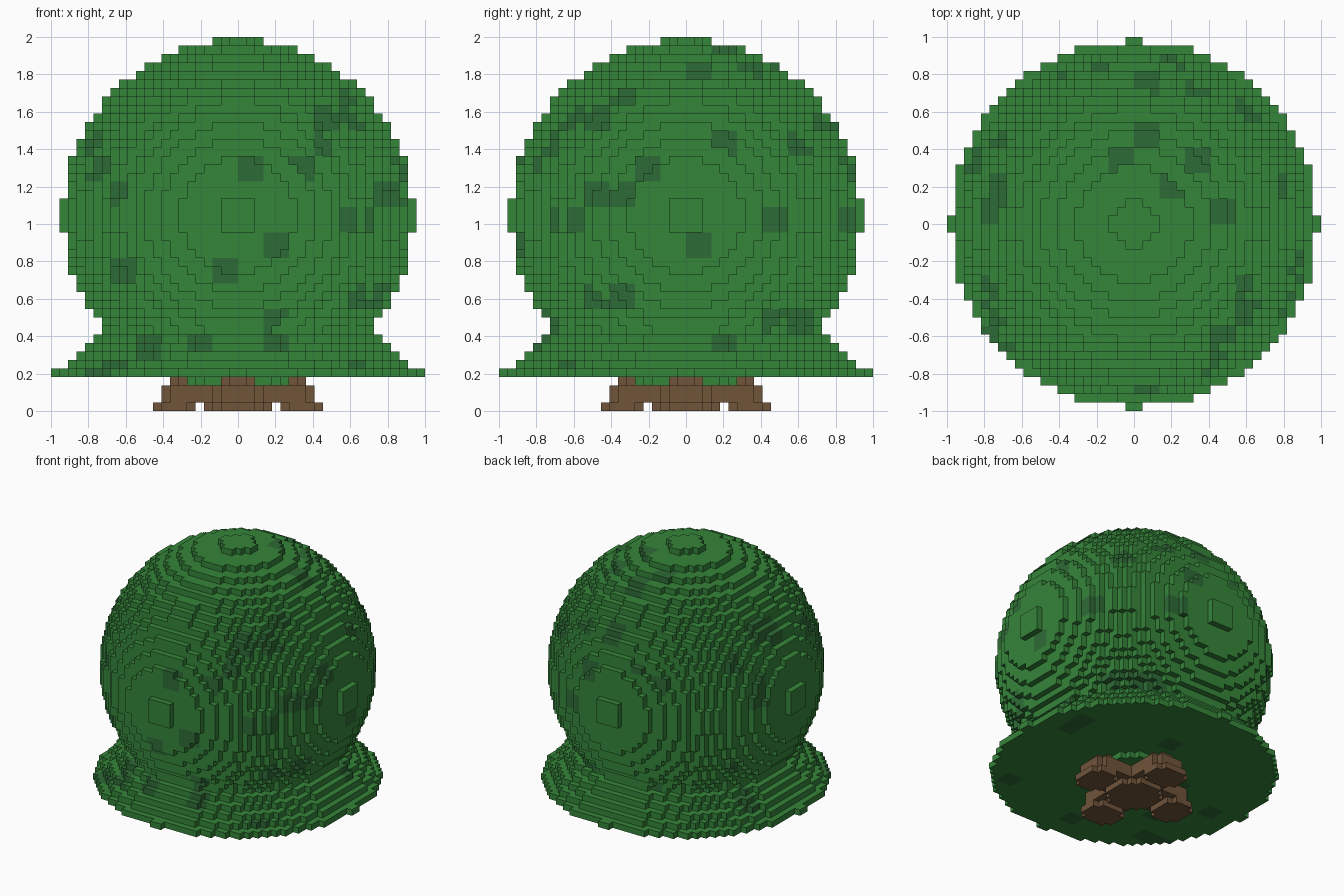
import bpy, bmesh, math, random

if "Cube" in bpy.data.objects:
    bpy.data.objects.remove(bpy.data.objects["Cube"], do_unlink=True)

V = 2 / 44          # block size
N = 22              # half the model width in blocks
ZC = 23             # height of the crown centre in blocks
random.seed(4)


def material(name, rgb):
    m = bpy.data.materials.new(name)
    m.use_nodes = True
    m.diffuse_color = (*rgb, 1)
    bsdf = m.node_tree.nodes["Principled BSDF"]
    bsdf.inputs["Base Color"].default_value = (*rgb, 1)
    bsdf.inputs["Roughness"].default_value = 0.9
    return m


GREEN = material("leaf green", (0.036, 0.235, 0.042))
DARK = material("dark leaf green", (0.027, 0.147, 0.037))
BROWN = material("bark brown", (0.162, 0.089, 0.042))


# Foliage shape: a ball of blocks standing in a flared skirt
def is_leaf(x, y, z):
    r2 = (x + .5) ** 2 + (y + .5) ** 2
    dz = z + .5 - ZC
    if r2 + dz * dz <= (427 if abs(dz) > 20 else 426):
        return True
    return 4 <= z <= 9 and r2 <= (21.52 - 1.1 * (z - 4)) ** 2


# Trunk shape: an eight-sided core with four roots along the axes
def octagon(u, v, a, b, cut=1):
    u, v = abs(u), abs(v)
    return u < a and v < b and u + v < a + b - cut


ROOT_REACH = (10, 9, 9, 8)
ROOT_HALF = (3, 3, 3, 2)


def is_trunk(x, y, z):
    if not 0 <= z < 4:
        return False
    u, v = abs(x + .5), abs(y + .5)
    if z < 3 and octagon(u, v, 4, 4, 2):
        return True
    for a, b in ((u, v), (v, u)):
        if z == 0:
            if octagon(a - 7.5, b, 2.5, 3):
                return True
        elif a < ROOT_REACH[z] and b < ROOT_HALF[z] and \
                a + b < ROOT_REACH[z] + ROOT_HALF[z] - 1:
            return True
    return False


cells = [(x, y, z) for x in range(-N, N) for y in range(-N, N) for z in range(44)]
trunk = {c for c in cells if is_trunk(*c)}
leaves = {c for c in cells if is_leaf(*c)} - trunk
solid = trunk | leaves

# Dark leaf clumps, each three blocks wide: front (x, z), side (y, z), top (x, y)
FRONT = [(.07, 1.3), (.2, .89), (-.07, .76), (-.62, .76), (-.48, .37), (-.2, .37),
         (.2, .37), (.58, 1.03), (.8, 1.17), (.58, 1.64), (.45, 1.44), (-.75, 1.3),
         (-.76, 1.44), (-.62, 1.16), (.62, .61), (.2, .48), (-.5, .3)]
SIDE = [(.07, 1.84), (-.2, 1.3), (-.34, 1.17), (-.48, 1.17), (-.62, 1.03), (.07, .89),
        (-.48, .62), (-.34, .62), (-.48, 1.57), (-.34, 1.69), (.2, 1.44), (.48, 1.03),
        (.58, 1.44), (.48, .48), (.62, .48), (.34, 1.86), (-.8, 1.33), (.2, .36)]
TOP = [(.07, .48), (-.07, .35), (.34, .35), (.2, .22), (.48, .07), (-.73, .2),
       (.6, -.3), (.6, -.44), (.48, -.58), (-.2, .84), (.07, -.88), (-.78, -.56)]


def clump(c):
    return tuple(i // 3 for i in c)


def first_hit(make, depths):
    return next((clump(make(d)) for d in depths if make(d) in leaves), None)


dark = set()
for pts, kind in ((FRONT, 0), (SIDE, 1), (TOP, 2)):
    for p, q in pts:
        a, b = math.floor(p / V), math.floor(q / V)
        if kind == 0:
            dark.add(first_hit(lambda d: (a, d, b), range(-N, N)))
        elif kind == 1:
            dark.add(first_hit(lambda d: (d, a, b), range(N - 1, -N - 1, -1)))
        else:
            dark.add(first_hit(lambda d: (a, b, d), range(43, -1, -1)))

# Scattered clumps on the back, the right flank and the underside
for c in sorted({clump(c) for c in leaves}):
    hidden = c[1] > 2 and c[0] < 4 or c[0] < -4 and c[1] > -4 or c[2] == 1
    if hidden and random.random() < .055:
        dark.add(c)

# Corner offsets of the six block sides, wound outward
SIDES = {
    (1, 0, 0): ((1, 0, 0), (1, 1, 0), (1, 1, 1), (1, 0, 1)),
    (-1, 0, 0): ((0, 0, 0), (0, 0, 1), (0, 1, 1), (0, 1, 0)),
    (0, 1, 0): ((0, 1, 0), (0, 1, 1), (1, 1, 1), (1, 1, 0)),
    (0, -1, 0): ((0, 0, 0), (1, 0, 0), (1, 0, 1), (0, 0, 1)),
    (0, 0, 1): ((0, 0, 1), (1, 0, 1), (1, 1, 1), (0, 1, 1)),
    (0, 0, -1): ((0, 0, 0), (0, 1, 0), (1, 1, 0), (1, 0, 0)),
}


def build_blocks(name, blocks, mats, rule):
    """Skin a set of blocks, keeping only the exposed sides."""
    bm = bmesh.new()
    verts = {}

    def vert(p):
        if p not in verts:
            verts[p] = bm.verts.new([i * V for i in p])
        return verts[p]

    for c in sorted(blocks):
        for d, corners in SIDES.items():
            if tuple(i + j for i, j in zip(c, d)) in solid:
                continue
            f = bm.faces.new([vert(tuple(i + j for i, j in zip(c, k))) for k in corners])
            f.material_index = rule(c)
    me = bpy.data.meshes.new(name)
    bm.to_mesh(me)
    bm.free()
    for m in mats:
        me.materials.append(m)
    ob = bpy.data.objects.new(name, me)
    bpy.context.collection.objects.link(ob)
    return ob


build_blocks("foliage", leaves, [GREEN, DARK], lambda c: int(clump(c) in dark))
build_blocks("trunk_and_roots", trunk, [BROWN], lambda c: 0)
